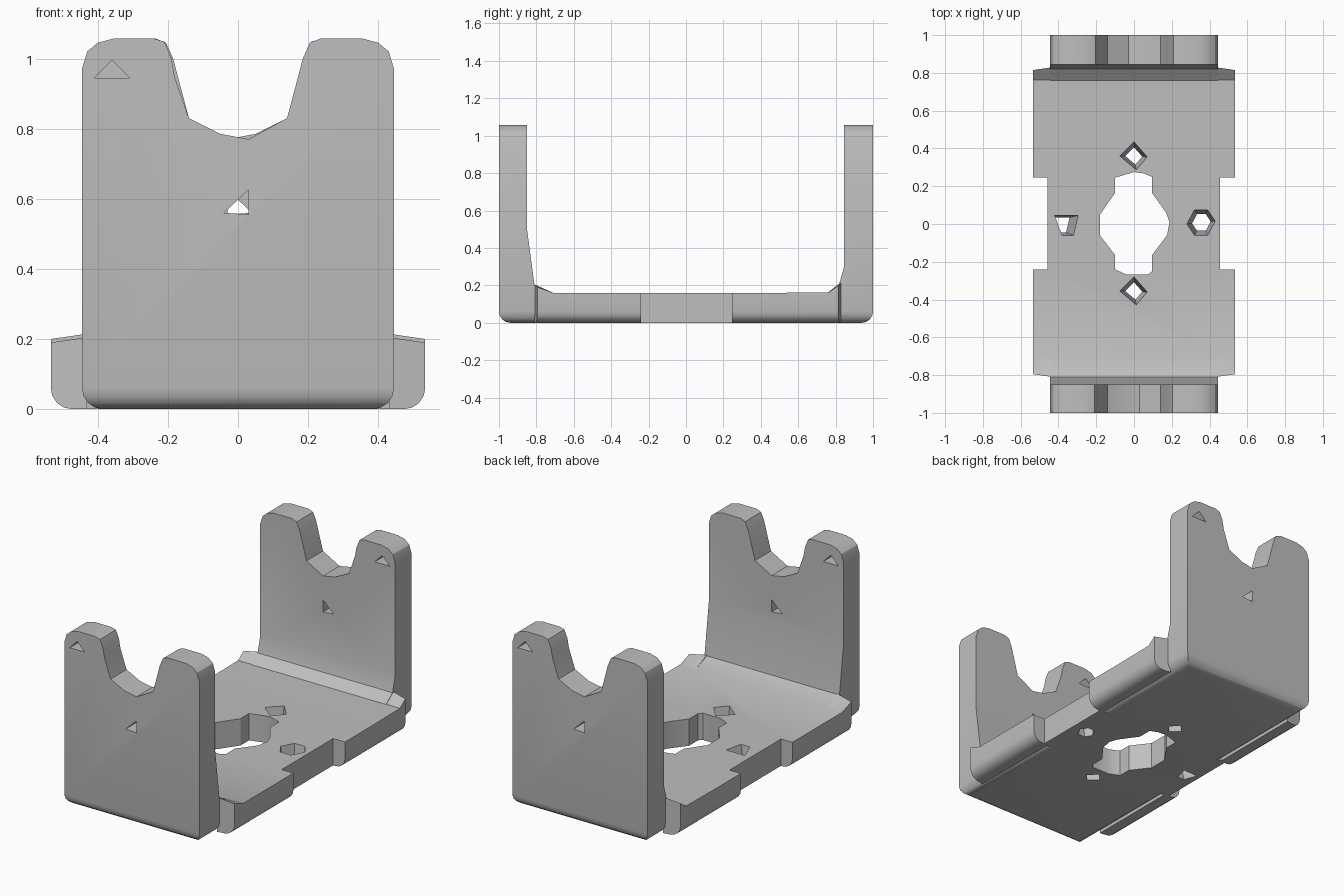
import bpy, bmesh, math
from mathutils import Vector

cube = bpy.data.objects.get("Cube")
if cube:
    bpy.data.objects.remove(cube, do_unlink=True)

grey = bpy.data.materials.new("light grey")
grey.use_nodes = True
COLOUR = (0.52, 0.52, 0.52, 1)
grey.diffuse_color = COLOUR
grey.node_tree.nodes["Principled BSDF"].inputs["Base Color"].default_value = COLOUR


def loft(name, start, end):
    """Closed solid between two rings of 3D points."""
    bm = bmesh.new()
    a = [bm.verts.new(p) for p in start]
    b = [bm.verts.new(p) for p in end]
    n = len(a)
    bm.faces.new(a)
    bm.faces.new(b[::-1])
    for i in range(n):
        j = (i + 1) % n
        bm.faces.new((a[j], a[i], b[i], b[j]))
    bmesh.ops.recalc_face_normals(bm, faces=bm.faces)
    mesh = bpy.data.meshes.new(name)
    bm.to_mesh(mesh)
    bm.free()
    ob = bpy.data.objects.new(name, mesh)
    bpy.context.collection.objects.link(ob)
    mesh.materials.append(grey)
    return ob


def prism_x(name, pts, x0, x1):
    return loft(name, [(x0, y, z) for y, z in pts], [(x1, y, z) for y, z in pts])


def prism_y(name, pts, y0, y1, side=1):
    """side -1 turns the prism half way round the z axis."""
    return loft(name, [(x * side, y0 * side, z) for x, z in pts],
                [(x * side, y1 * side, z) for x, z in pts])


def round_edges(ob, test, radius):
    bm = bmesh.new()
    bm.from_mesh(ob.data)
    edges = [e for e in bm.edges if all(test(v.co) for v in e.verts)]
    bmesh.ops.bevel(bm, geom=edges, offset=radius, segments=4, profile=0.5, affect='EDGES')
    bm.to_mesh(ob.data)
    bm.free()


def combine(ob, tool, operation):
    mod = ob.modifiers.new("combine", 'BOOLEAN')
    mod.operation = operation
    mod.solver = 'EXACT'
    mod.object = tool
    with bpy.context.temp_override(object=ob, active_object=ob, selected_objects=[ob]):
        bpy.ops.object.modifier_apply(modifier=mod.name)
    bpy.data.objects.remove(tool, do_unlink=True)


# U-shaped bracket: floor with an upright wall at each end
section = [(-1, 0), (1, 0), (1, 1.057), (.845, 1.057), (.845, .3), (.82, .21),
           (.76, .163), (.5, .16), (-.71, .16), (-.81, .2), (-.85, .5),
           (-.85, 1.057), (-1, 1.057)]
bracket = prism_x("cradle_bracket", section, -.445, .445)
round_edges(bracket, lambda c: c.z < .01 and abs(c.y) > .99, .06)

# Slightly wider floor between the side ears
middle = [(-.25, 0), (.25, 0), (.25, .16), (-.25, .16)]
combine(bracket, prism_x("floor_middle", middle, -.459, .456), 'UNION')

# Side ears with rounded lower edges
front_ear = [(-.81, 0), (-.81, .205), (-.71, .16), (-.24, .16), (-.24, 0)]
back_ear = [(.83, 0), (.83, .215), (.763, .163), (.5, .16), (.245, .16), (.245, 0)]
for side in (-1, 1):
    for profile in (front_ear, back_ear):
        ear = prism_x("side_ear", profile, side * .43, side * .534)
        for v in ear.data.vertices:
            if abs(v.co.x) > .5 and abs(v.co.y) > .8:
                v.co.y -= math.copysign(.015, v.co.y)
                if v.co.z > .1:
                    v.co.z -= .015
        round_edges(ear, lambda c: c.z < .01 and abs(c.x) > .5, .06)
        combine(bracket, ear, 'UNION')

# Wall tops: rounded horns, a notch and two triangular holes each
wall_top = [(-.5, .97), (-.445, .97), (-.43, 1.02), (-.4, 1.045), (-.355, 1.057),
            (-.24, 1.057), (-.21, 1.048), (-.19, 1.0), (-.18, .945), (-.14, .83),
            (-.05, .785), (.03, .77), (.14, .83), (.185, 1.0), (.205, 1.045),
            (.235, 1.057), (.355, 1.057), (.4, 1.045), (.43, 1.02), (.445, .97),
            (.5, .97), (.5, 1.2), (-.5, 1.2)]
horn_hole = [(-.41, .945), (-.31, .945), (-.36, .995)]
centre_hole = [(-.04, .56), (.03, .555), (.03, .625)]
for side in (1, -1):
    for shape in (wall_top, horn_hole, centre_hole):
        combine(bracket, prism_y("wall_cutter", shape, -1.1, -.6, side), 'DIFFERENCE')

# Floor openings: one large, four small tapered ones
large = [(0, .275), (.05, .268), (.095, .25), (.095, .165), (.17, .06), (.188, .01),
         (.175, -.06), (.095, -.165), (.095, -.25), (.075, -.268), (-.04, -.268),
         (-.1, -.24), (-.1, -.165), (-.18, -.06), (-.18, .05), (-.1, .165), (-.1, .245)]
diamond = [(0, .075), (.07, -.005), (.012, -.073), (-.075, 0)]
hexagon = [(-.08, -.01), (-.04, .065), (.03, .065), (.07, .005), (.03, -.07), (-.04, -.07)]
wedge = [(-.06, .045), (.065, .045), (.04, -.06), (-.02, -.06)]


def floor_cutter(shape, cx, cy, taper, shift=0):
    def ring(z, s, dx):
        return [(cx + dx + x * s, cy + y * s, z) for x, y in shape]
    combine(bracket, loft("floor_cutter", ring(.161, 1, 0), ring(-.001, taper, shift)),
            'DIFFERENCE')


# Extend the tall cutter past both floor faces
combine(bracket, loft("opening_cutter", [(x, y, -.1) for x, y in large],
                      [(x, y, .3) for x, y in large]), 'DIFFERENCE')
floor_cutter(diamond, 0, .36, .62)
floor_cutter(diamond, 0, -.355, .62)
floor_cutter(hexagon, .36, .01, .65)
floor_cutter(wedge, -.36, 0, .75, -.03)

# Smooth the rounded corners only
bpy.ops.object.select_all(action='DESELECT')
bracket.select_set(True)
bpy.context.view_layer.objects.active = bracket
bpy.ops.object.shade_smooth_by_angle(angle=math.radians(28))
